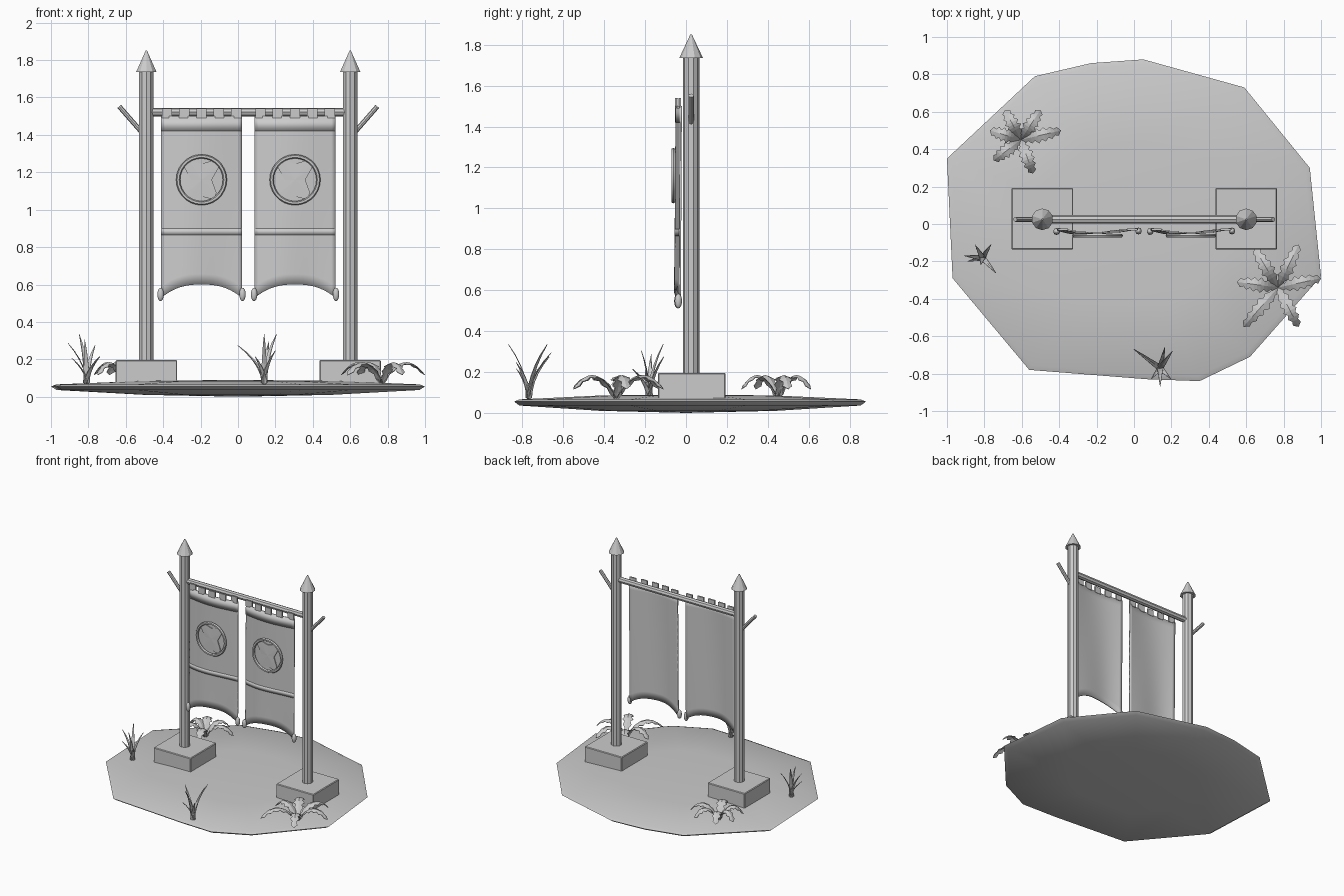
import bpy, bmesh, math
from mathutils import Vector

if "Cube" in bpy.data.objects:
    bpy.data.objects.remove(bpy.data.objects["Cube"])

CX, PY = 0.055, 0.025          # mirror plane of the stand, depth of the posts

GREY = bpy.data.materials.new("light grey")
GREY.diffuse_color = (0.6, 0.6, 0.6, 1)
GREY.use_nodes = True
GREY.node_tree.nodes["Principled BSDF"].inputs["Base Color"].default_value = GREY.diffuse_color


def make(name, verts, faces, angle=None):
    me = bpy.data.meshes.new(name)
    me.from_pydata([tuple(v) for v in verts], [], faces)
    bm = bmesh.new()
    bm.from_mesh(me)
    bmesh.ops.recalc_face_normals(bm, faces=bm.faces)
    bm.to_mesh(me)
    bm.free()
    ob = bpy.data.objects.new(name, me)
    bpy.context.collection.objects.link(ob)
    return finish(ob, name, angle)


def finish(ob, name, angle=None):
    ob.name = name
    ob.data.materials.append(GREY)
    if angle:
        bpy.ops.object.select_all(action='DESELECT')
        ob.select_set(True)
        bpy.context.view_layer.objects.active = ob
        bpy.ops.object.shade_smooth_by_angle(angle=math.radians(angle))
    return ob


def rod(name, a, b, r1, r2, sides=8):
    a, b = Vector(a), Vector(b)
    bpy.ops.mesh.primitive_cone_add(vertices=sides, radius1=r1, radius2=r2,
                                    depth=(b - a).length, location=(a + b) / 2)
    ob = bpy.context.object
    ob.rotation_euler = (b - a).to_track_quat('Z', 'Y').to_euler()
    return finish(ob, name)


def box(name, c, s, bevel=0):
    bpy.ops.mesh.primitive_cube_add(size=1, location=c)
    ob = bpy.context.object
    ob.scale = s
    bpy.ops.object.transform_apply(location=False, rotation=False, scale=True)
    if bevel:
        md = ob.modifiers.new("bevel", 'BEVEL')
        md.width, md.segments = bevel, 1
    return finish(ob, name)


# ground: lens-shaped disc with an irregular outline
rim = [(-1, .35), (-.53, .79), (-.23, .86), (.05, .88), (.59, .73), (.94, .30),
       (1, -.28), (.62, -.71), (.35, -.84), (.07, -.83), (-.56, -.78), (-.97, -.29)]
n = len(rim)
verts, faces = [(0, 0, .09)], []
for s, z in ((.5, .085), (.97, .066), (1, .055), (.97, .036), (.5, .01)):
    verts += [(x * s, y * s, z) for x, y in rim]
verts.append((0, 0, 0))
for i in range(n):
    j = (i + 1) % n
    faces.append((0, 1 + i, 1 + j))
    for k in range(4):
        a, b = 1 + k * n, 1 + (k + 1) * n
        faces.append((a + i, b + i, b + j, a + j))
    faces.append((1 + 4 * n + i, len(verts) - 1, 1 + 4 * n + j))
make("ground", verts, faces, 40)

# posts, caps, footings and side pegs
for s, side in ((-1, "left"), (1, "right")):
    x = CX + s * .545
    box(side + "_footing", (x, .028, .128), (.33, .33, .135), .005)
    rod(side + "_post", (x, PY, .15), (x, PY, 1.75), .04, .04, 10)
    rod(side + "_post_cap", (x, PY, 1.735), (x, PY, 1.85), .058, .004, 10)
    rod(side + "_peg", (x + s * .025, PY, 1.415), (x + s * .145, PY, 1.552), .013, .013)
rod("crossbar", (CX - .545, PY, 1.522), (CX + .545, PY, 1.522), .023, .023)


def cloth_y(u, z):
    # soft vertical folds that grow toward the hem
    d = (1.5 - z) / .95
    return -.024 - .024 * math.sin(math.pi * u) + d * (.010 * math.cos(6 * u + 2) - .004)


def sheet(name, cx, top, bottom, off, thick, nz):
    nu, w = 20, .43
    verts, faces = [], []
    for i in range(nu + 1):
        u = i / nu
        for k in range(nz + 1):
            z = top + (bottom(u) - top) * k / nz
            verts.append((cx + (u - .5) * w, cloth_y(u, z) + off, z))
    for i in range(nu):
        for k in range(nz):
            a = i * (nz + 1) + k
            faces.append((a, a + 1, a + nz + 2, a + nz + 1))
    ob = make(name, verts, faces, 50)
    md = ob.modifiers.new("thickness", 'SOLIDIFY')
    md.thickness, md.offset = thick, 0
    return ob


def hem(u):
    return .60 - .07 * abs(2 * u - 1) ** 2.5


# banners with bands, hanging tabs, emblem and weights
for s, side in ((-1, "left"), (1, "right")):
    cx = CX + s * .25
    sheet(side + "_banner", cx, 1.50, hem, 0, .008, 16)
    sheet(side + "_upper_band", cx, 1.49, lambda u: 1.42, -.003, .005, 1)
    sheet(side + "_lower_band", cx, .90, lambda u: .865, -.003, .005, 1)
    for i in range(5):
        u = .07 + i * .215
        box(f"{side}_tab_{i}", (cx + (u - .5) * .43, cloth_y(u, 1.5), 1.515), (.055, .012, .05))
    bpy.ops.mesh.primitive_torus_add(major_radius=.125, minor_radius=.011, major_segments=28,
                                     minor_segments=6, location=(cx, -.062, 1.16),
                                     rotation=(math.pi / 2, 0, 0))
    finish(bpy.context.object, side + "_emblem_ring", 40)
    # four-lobed plate inside the ring
    pts = [(.055, 0), (.092, .065), (.09, .085), (.065, .105), (0, .085),
           (-.065, .105), (-.09, .085), (-.092, .065), (-.055, 0),
           (-.08, -.07), (-.065, -.105), (0, -.09), (.065, -.105), (.08, -.07)]
    k = len(pts)
    verts = [(cx + x, y, 1.16 + z) for y in (-.060, -.054) for x, z in pts]
    verts += [(cx, -.062, 1.16), (cx, -.054, 1.16)]
    faces = []
    for i in range(k):
        j = (i + 1) % k
        faces += [(i, j, 2 * k), (k + j, k + i, 2 * k + 1), (i, k + i, k + j, j)]
    make(side + "_emblem", verts, faces)
    for u in (0, 1):
        bpy.ops.mesh.primitive_uv_sphere_add(segments=10, ring_count=8, radius=1,
                                             location=(cx + (u - .5) * .438, cloth_y(u, .55) - .008, .547))
        ob = bpy.context.object
        ob.scale = (.018, .018, .036)
        finish(ob, f"{side}_weight_{u}", 60)


def leaves(name, base, tips, path, width, steps, droop):
    # strips folded along the mid rib, one per tip
    verts, faces = [], []
    base = Vector(base)
    for tip in tips:
        d = Vector((tip[0] - base.x, tip[1] - base.y, 0))
        side = Vector((-d.y, d.x, 0)).normalized()
        o = len(verts)
        for i in range(steps + 1):
            t = i / steps
            p = base + path(t, d, tip)
            w = width(t, i)
            verts += [p + side * w - Vector((0, 0, droop * w)), p,
                      p - side * w - Vector((0, 0, droop * w))]
        for i in range(steps):
            a = o + 3 * i
            faces += [(a, a + 1, a + 4, a + 3), (a + 1, a + 2, a + 5, a + 4)]
    ob = make(name, verts, faces)
    md = ob.modifiers.new("thickness", 'SOLIDIFY')
    md.thickness = .003


# ferns: arching leaves with saw-tooth edges
def fern_path(t, d, tip):
    return d * t + Vector((0, 0, .36 * t * (1.13 - t)))


def fern_width(t, i):
    return .05 * (1 - t) ** .3 * min(1, .3 + 1.6 * t) * (1 if i % 2 else .6)


leaves("right_fern", (.77, -.34, .07),
       [(.88, -.11), (1, -.29), (.88, -.55), (.585, -.55), (.55, -.31), (.645, -.13)],
       fern_path, fern_width, 12, .35)
leaves("left_fern", (-.605, .45, .07),
       [(-.5, .61), (-.39, .5), (-.54, .27), (-.75, .34), (-.77, .5), (-.69, .61)],
       fern_path, fern_width, 12, .35)


# grass tufts: upright curved blades, tip = (x, y, height)
def blade_path(t, d, tip):
    return d * (.15 * t + .85 * t * t) + Vector((0, 0, tip[2] * t))


def blade_width(t, i):
    return .018 * (1 - t) ** .7 + .0005


leaves("front_grass", (.14, -.77, .065),
       [(0, -.67, .21), (.165, -.66, .23), (.205, -.68, .27), (.2, -.83, .18),
        (.14, -.87, .27), (.09, -.83, .15)],
       blade_path, blade_width, 5, -.5)
leaves("left_grass", (-.81, -.18, .065),
       [(-.91, -.17, .22), (-.85, -.11, .27), (-.765, -.11, .21), (-.74, -.26, .15),
        (-.82, -.22, .24), (-.89, -.2, .14)],
       blade_path, blade_width, 5, -.5)
